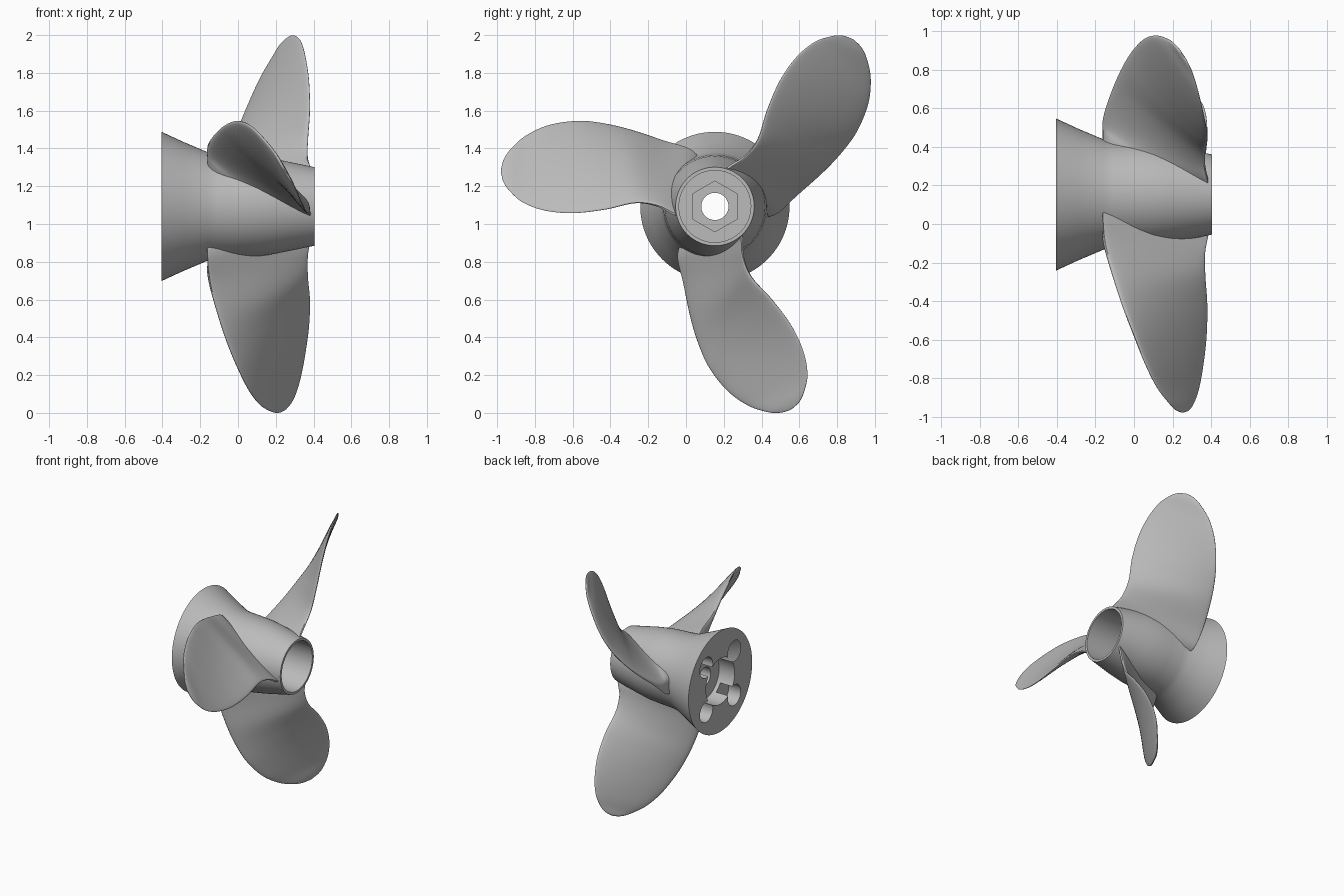
import bpy, bmesh, math
from mathutils import Vector, Matrix

cube = bpy.data.objects.get("Cube")
if cube:
    bpy.data.objects.remove(cube, do_unlink=True)

AXIS = Vector((0, 0.153, 1.093))   # shaft line runs along x through this point

metal = bpy.data.materials.new("cast_grey_metal")
metal.use_nodes = True
grey = (0.5, 0.5, 0.5, 1)
metal.diffuse_color = grey
metal.node_tree.nodes["Principled BSDF"].inputs["Base Color"].default_value = grey


def add_object(name, bm):
    bmesh.ops.recalc_face_normals(bm, faces=bm.faces)
    mesh = bpy.data.meshes.new(name)
    bm.to_mesh(mesh)
    bm.free()
    mesh.materials.append(metal)
    obj = bpy.data.objects.new(name, mesh)
    bpy.context.collection.objects.link(obj)
    return obj


def loft(name, rings):
    """Skin a list of closed rings and cap both ends."""
    bm = bmesh.new()
    loops = [[bm.verts.new(p) for p in ring] for ring in rings]
    n = len(loops[0])
    for a, b in zip(loops, loops[1:]):
        for i in range(n):
            j = (i + 1) % n
            bm.faces.new((a[i], a[j], b[j], b[i]))
    bm.faces.new(loops[0])
    bm.faces.new(loops[-1])
    return add_object(name, bm)


def turned(name, profile, sides=96, offset=(0, 0), start=0.0):
    """Solid of revolution about the shaft line, profile given as (x, radius)."""
    rings = []
    for x, r in profile:
        rings.append([AXIS + Vector((x, offset[0] + r * math.cos(start + math.tau * i / sides),
                                     offset[1] + r * math.sin(start + math.tau * i / sides)))
                      for i in range(sides)])
    return loft(name, rings)


def activate(obj):
    bpy.ops.object.select_all(action='DESELECT')
    obj.select_set(True)
    bpy.context.view_layer.objects.active = obj


def cut(obj, cutter):
    activate(obj)
    mod = obj.modifiers.new("cut", 'BOOLEAN')
    mod.operation = 'DIFFERENCE'
    mod.solver = 'EXACT'
    mod.object = cutter
    bpy.ops.object.modifier_apply(modifier=mod.name)
    bpy.data.objects.remove(cutter, do_unlink=True)


def smooth(obj, angle):
    activate(obj)
    bpy.ops.object.shade_smooth_by_angle(angle=math.radians(angle))


# Hub: flared at one end, tapering to a thin sleeve at the other
hub = turned("hub", [(-0.405, 0.395), (-0.29, 0.342), (-0.16, 0.287), (-0.11, 0.278),
                     (0, 0.273), (0.1, 0.266), (0.2, 0.25), (0.405, 0.208)])
cut(hub, turned("bore", [(-0.05, 0.19), (0.5, 0.19)]))
cut(hub, turned("shaft_hole", [(-0.6, 0.072), (0.5, 0.072)], 48))
cut(hub, turned("drive_pocket", [(-0.5, 0.178), (-0.27, 0.178)]))
for k in range(4):
    a = math.radians(45 + 90 * k)
    spot = (0.245 * math.cos(a), 0.245 * math.sin(a))
    cut(hub, turned("drive_hole", [(-0.5, 0.08), (-0.3, 0.08)], 40, spot))
smooth(hub, 30)

# Hexagonal nut seated on the floor of the bore
nut = turned("hex_nut", [(-0.06, 0.137), (0, 0.137)], 6, start=math.pi / 2)
cut(nut, turned("nut_hole", [(-0.2, 0.072), (0.2, 0.072)], 48))
smooth(nut, 30)

# Blade stations: leading edge, trailing edge (span, rise, x),
# then (thickness of back face, thickness of front face, root flare)
STATIONS = [
    ((0.06, 0.22, -0.16), (0.17, -0.04, 0.385), (0.01, 0.18, 1)),
    ((0.13, 0.30, -0.163), (0.215, -0.035, 0.385), (0.01, 0.14, 1)),
    ((0.27, 0.345, -0.15), (0.30, 0.005, 0.37), (0.02, 0.065, 0.4)),
    ((0.45, 0.405, -0.10), (0.42, 0.02, 0.37), (0.028, 0.04, 0)),
    ((0.60, 0.44, -0.05), (0.58, -0.015, 0.38), (0.026, 0.033, 0)),
    ((0.73, 0.452, 0.0), (0.75, -0.035, 0.375), (0.023, 0.028, 0)),
    ((0.88, 0.43, 0.06), (0.90, -0.022, 0.357), (0.02, 0.024, 0)),
    ((1.0, 0.375, 0.12), (1.015, 0.02, 0.335), (0.016, 0.019, 0)),
    ((1.08, 0.305, 0.18), (1.085, 0.08, 0.31), (0.012, 0.014, 0)),
    ((1.117, 0.25, 0.215), (1.12, 0.13, 0.285), (0.008, 0.01, 0)),
    ((1.132, 0.20, 0.245), (1.132, 0.18, 0.257), (0.003, 0.003, 0)),
]


def spline(points, t):
    """Catmull-Rom through vectors."""
    i = min(int(t), len(points) - 2)
    f = t - i
    p1, p2 = points[i], points[i + 1]
    p0 = points[i - 1] if i else p1 * 2 - p2
    p3 = points[i + 2] if i + 2 < len(points) else p2 * 2 - p1
    return (p1 * 2 + (p2 - p0) * f + (p0 * 2 - p1 * 5 + p2 * 4 - p3) * f ** 2
            + (p1 * 3 - p0 - p2 * 3 + p3) * f ** 3) / 2


def blade_rings(steps=6, sides=48):
    lead = [Vector((x, -u, w)) for (u, w, x), _, _ in STATIONS]
    trail = [Vector((x, -u, w)) for _, (u, w, x), _ in STATIONS]
    body = [Vector(s[2]) for s in STATIONS]
    rings = []
    for n in range((len(STATIONS) - 1) * steps + 1):
        t = n / steps
        a, b, (back, front, flare) = spline(lead, t), spline(trail, t), spline(body, t)
        flare = min(max(flare, 0), 1)
        normal = (b - a).cross(Vector((0, -1, 0))).normalized()
        ring = []
        for i in range(sides):
            ang = math.tau * i / sides
            side = math.sin(ang)
            # Leading edge is the fuller one, most of all at the root
            taper = 1 - (0.15 + 0.27 * flare) * (1 + math.cos(ang))
            off = (front if side > 0 else -back) * taper * abs(side) ** (0.75 - 0.5 * flare)
            p = (a + b) / 2 + (b - a) / 2 * math.cos(ang) + normal * off * (1 - flare)
            # At the root the thickness wraps round the hub instead
            wrap = off * flare / math.hypot(p.y, p.z)
            ring.append(Matrix.Rotation(wrap, 3, 'X') @ p)
        rings.append(ring)
    return rings


# Three blades spaced evenly round the hub, trimmed clear of the bore
base = blade_rings()
for k, name in enumerate(("side_blade", "lower_blade", "upper_blade")):
    turn = Matrix.Rotation(math.radians(120 * k), 3, 'X')
    blade = loft(name, [[AXIS + turn @ p for p in ring] for ring in base])
    cut(blade, turned("bore_clearance", [(-0.6, 0.2), (0.6, 0.2)]))
    smooth(blade, 50)
